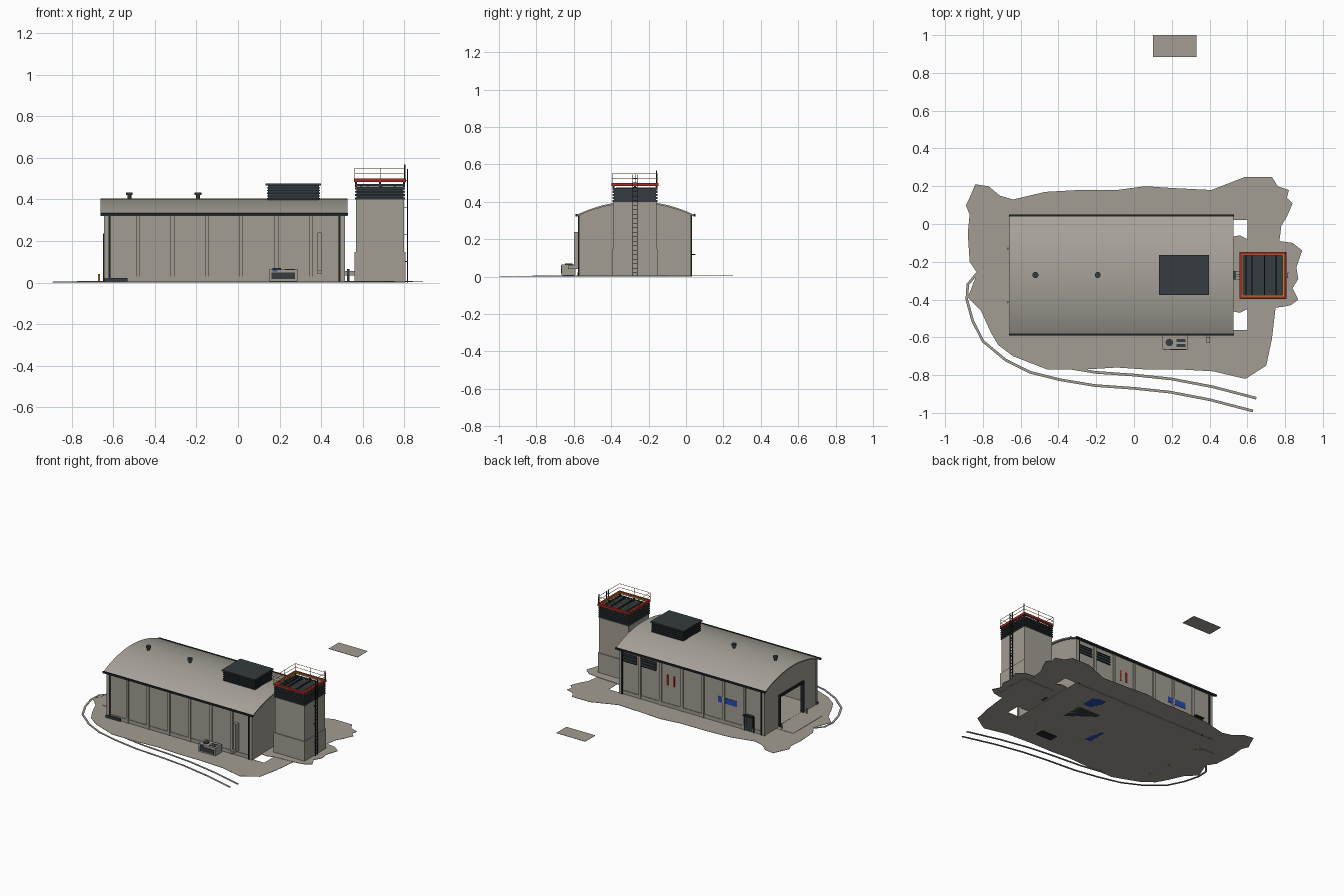
import bpy, bmesh, math
from mathutils import Vector

cube = bpy.data.objects.get("Cube")
if cube:
    bpy.data.objects.remove(cube, do_unlink=True)


def material(name, color):
    mat = bpy.data.materials.new(name)
    mat.use_nodes = True
    mat.diffuse_color = (*color, 1)
    mat.node_tree.nodes["Principled BSDF"].inputs["Base Color"].default_value = (*color, 1)
    return mat


CONCRETE = material("concrete", (.36, .335, .29))
ROOF = material("roof sheet", (.39, .365, .325))
DARK = material("dark metal", (.035, .046, .05))
BLACK = material("black steel", (.015, .018, .02))
RED = material("red paint", (.36, .025, .018))
YELLOW = material("yellow paint", (.45, .27, .04))
BLUE = material("blue paint", (.02, .07, .42))


def finish(name, bm, mat, smooth=False):
    bmesh.ops.recalc_face_normals(bm, faces=bm.faces)
    mesh = bpy.data.meshes.new(name)
    bm.to_mesh(mesh)
    bm.free()
    mesh.materials.append(mat)
    obj = bpy.data.objects.new(name, mesh)
    bpy.context.collection.objects.link(obj)
    if smooth:
        bpy.ops.object.select_all(action='DESELECT')
        obj.select_set(True)
        bpy.context.view_layer.objects.active = obj
        bpy.ops.object.shade_smooth_by_angle(angle=math.radians(35))
    return obj


def boxes(name, mat, *spans):
    """Each span is x0, x1, y0, y1, z0, z1."""
    bm = bmesh.new()
    for x0, x1, y0, y1, z0, z1 in spans:
        verts = bmesh.ops.create_cube(bm, size=1)["verts"]
        for v in verts:
            v.co = ((x0 + x1) / 2 + v.co.x * (x1 - x0),
                    (y0 + y1) / 2 + v.co.y * (y1 - y0),
                    (z0 + z1) / 2 + v.co.z * (z1 - z0))
    return finish(name, bm, mat)


def extrude_face(bm, faces, vector):
    new = bmesh.ops.extrude_face_region(bm, geom=faces)["geom"]
    bmesh.ops.translate(bm, vec=vector, verts=[g for g in new if isinstance(g, bmesh.types.BMVert)])


def prism(name, mat, points, depth, smooth=False):
    bm = bmesh.new()
    face = bm.faces.new([bm.verts.new(p) for p in points])
    extrude_face(bm, [face], depth)
    return finish(name, bm, mat, smooth)


def cylinders(name, mat, *items):
    """Each item is x, y, z0, z1, radius."""
    bm = bmesh.new()
    for x, y, z0, z1, r in items:
        verts = bmesh.ops.create_cone(bm, cap_ends=True, segments=16, radius1=r,
                                      radius2=r, depth=z1 - z0)["verts"]
        bmesh.ops.translate(bm, vec=(x, y, (z0 + z1) / 2), verts=verts)
    return finish(name, bm, mat, True)


def ring(x0, x1, y0, y1, z0, z1, w):
    """Four spans forming a rectangular frame of width w."""
    return [(x0, x1, y0, y0 + w, z0, z1), (x0, x1, y1 - w, y1, z0, z1),
            (x0, x0 + w, y0 + w, y1 - w, z0, z1), (x1 - w, x1, y0 + w, y1 - w, z0, z1)]


# Ground with an opening for the building (points in hundredths)
outline = [(-84, 21), (-77, 20), (-71, 15), (-64, 13), (-47, 17), (-29, 18), (-9, 18), (6, 20),
           (21, 19), (41, 18), (59, 25), (73, 25), (76, 20), (82, 18), (81, 14), (84, 11),
           (81, 4), (78, -1), (77, -9), (75, -44), (73, -61), (70, -75), (59, -82), (42, -78),
           (24, -77), (6, -77), (-9, -76), (-26, -77), (-46, -77), (-64, -70), (-72, -64),
           (-76, -57), (-81, -46), (-88, -39), (-83, -26), (-87, -20), (-88, -5), (-87, 5),
           (-89, 10), (-87, 14)]
opening = [(-62, -56), (60, -56), (60, 2), (-62, 2)]
bm = bmesh.new()
edges = []
for loop in (outline, opening):
    verts = [bm.verts.new((x / 100, y / 100, .003)) for x, y in loop]
    edges += [bm.edges.new((verts[i - 1], verts[i])) for i in range(len(verts))]
bmesh.ops.triangle_fill(bm, use_beauty=True, use_dissolve=False, edges=edges)
extrude_face(bm, bm.faces[:], (0, 0, .002))
finish("ground", bm, CONCRETE)

# Rubble patch around the tower, and the separate slab behind the building
patch = [(51, -7), (56, -6), (60, -8), (77, -9), (84, -10), (89, -14), (86, -23), (87, -29),
         (84, -34), (87, -40), (83, -43), (78, -44), (60, -45), (56, -47), (51, -46)]
prism("tower_ground", CONCRETE, [(x / 100, y / 100, .004) for x, y in patch], (0, 0, .003))
boxes("detached_slab", CONCRETE, (.1, .33, .885, 1, .136, .138))
boxes("floor", CONCRETE, (-.63, .51, -.565, .02, 0, .008))
boxes("door_apron", CONCRETE, (-.775, -.62, -.44, -.11, .001, .007))

# Curved track: two flat rails following one path
path = [(-83, -26), (-88, -32), (-885, -40), (-855, -51), (-80, -62), (-68, -72), (-55, -785),
        (-39, -825), (-21, -855), (0, -87), (19, -89), (40, -93), (63, -99)]
track = [Vector([c / (1000 if abs(c) > 100 else 100) for c in p]) for p in path]


def rail(name, points, offset, width=.007):
    bm = bmesh.new()
    rows = []
    for i, p in enumerate(points):
        d = (points[min(i + 1, len(points) - 1)] - points[max(i - 1, 0)]).normalized()
        n = Vector((-d.y, d.x))
        rows.append([bm.verts.new((*(p + n * (offset + s * width)), 0)) for s in (-1, 1)])
    for a, b in zip(rows, rows[1:]):
        bm.faces.new((a[0], b[0], b[1], a[1]))
    extrude_face(bm, bm.faces[:], (0, 0, .003))
    finish(name, bm, CONCRETE)


rail("outer_rail", track, 0)
rail("inner_rail", track[7:], .07)

# Barrel roof
MID, HALF, EAVE, RISE = -.27, .315, .33, .073
RADIUS = (HALF ** 2 + RISE ** 2) / (2 * RISE)


def arch(y, drop=0):
    return EAVE + RISE - RADIUS + math.sqrt(RADIUS ** 2 - (y - MID) ** 2) - drop


roof_y = [MID + HALF * (i / 12 - 1) for i in range(25)]
upper = [(-.66, y, arch(y)) for y in roof_y]
lower = [(-.66, y, arch(y, .009)) for y in reversed(roof_y)]
prism("roof", ROOF, upper + lower, (1.187, 0, 0), True)
boxes("gutters", BLACK, *[(-.662, .529, MID + s * HALF - .005, MID + s * HALF + .005, .322, .335)
                          for s in (-1, 1)])

# Walls: long sides, gable ends, and the entrance notch in the left gable
WALLS = (-.565, .02)
boxes("long_walls", CONCRETE, (-.635, .505, -.565, -.55, 0, .336), (-.635, .505, .005, .02, 0, .336))
wall_y = [y for y in roof_y if WALLS[0] < y < WALLS[1]]
gable = [(y, arch(y, .005)) for y in [WALLS[0], *wall_y, WALLS[1]]]
door = [(WALLS[1], 0), (-.145, 0), (-.145, .22), (-.41, .22), (-.41, 0), (WALLS[0], 0)]
prism("entrance_gable", CONCRETE, [(-.64, y, z) for y, z in gable + door], (.015, 0, 0))
prism("tower_side_gable", CONCRETE,
      [(.495, y, z) for y, z in gable + [door[0], door[-1]]], (.015, 0, 0))

# Pilasters, plinth and corner downpipes
posts = [-.48, -.315, -.15, .015, .185, .35]
boxes("pilasters", CONCRETE, *[(x - w, x + w, y - .008, y + .008, 0, .328) for y in WALLS
                               for x, w in [(p, .009) for p in posts] + [(-.632, .012), (.502, .012)]])
boxes("plinth", CONCRETE, *[(-.635, .505, y - .004, y + .004, 0, .03) for y in WALLS])
boxes("downpipes", BLACK, *[(x - .004, x + .004, y - .004, y + .004, 0, .33)
                            for x in (-.618, .488) for y in (-.573, .028)])

# Entrance frame, lintel, bollards and things standing in the hall
boxes("entrance_frame", BLACK, (-.65, -.622, -.147, -.138, 0, .23), (-.65, -.622, -.417, -.408, 0, .23),
      (-.65, -.622, -.417, -.138, .218, .235))
cylinders("bollards", YELLOW, *[(-.668, y, 0, .042, .005) for y in (-.13, -.415)])
boxes("hall_beam", YELLOW, (-.3, -.28, -.55, .005, .19, .21), (.1, .12, -.55, .005, .19, .21))
boxes("hall_cabinets", BLUE, (-.05, .05, -.5, -.36, 0, .14), (.2, .3, -.16, -.04, 0, .16))
boxes("hall_machine", DARK, (.12, .3, -.36, -.2, 0, .1))

# Rear wall: windows, side door, canopy and painted panels
frames, slats = [], []
for x in (.375, .222):
    frames.append((x, x + .115, .015, .024, .24, .3))
    slats += [(x, x + .115, .022, .028, z, z + .004) for z in (.24, .26, .28, .297)]
boxes("rear_windows", DARK, *frames)
boxes("window_bars", BLACK, *slats)
boxes("side_door", DARK, (-.545, -.495, .015, .026, .005, .11))
boxes("side_door_canopy", BLACK, (-.555, -.485, .015, .05, .116, .122), (-.56, -.552, .02, .03, 0, .116),
      (-.488, -.48, .02, .03, 0, .116))
boxes("blue_panel", BLUE, (-.42, -.27, .018, .023, .15, .19))
boxes("red_markers", RED, *[(x, x + .012, .018, .023, .16, .235) for x in (.075, .125)])

# Front wall: duct and low vent
boxes("wall_duct", CONCRETE, (.383, .402, -.6, -.56, .04, .24))
boxes("wall_duct_outlet", CONCRETE, (.383, .402, -.63, -.56, .04, .06))
boxes("low_vent", DARK, (-.645, -.53, -.58, -.56, .005, .022))

# Generator on the front side
boxes("generator", CONCRETE, (.15, .285, -.665, -.59, .008, .064))
boxes("generator_base", BLACK, (.155, .28, -.66, -.595, 0, .008))
boxes("generator_grille", DARK, (.16, .275, -.668, -.66, .016, .048), (.225, .272, -.65, -.635, .06, .066),
      (.225, .272, -.625, -.61, .06, .066))
boxes("generator_badge", BLUE, (.165, .19, -.668, -.66, .052, .06))
cylinders("generator_fan", DARK, (.187, -.627, .06, .07, .02))

# Roof vents and louvred roof unit
for x in (-.522, -.192):
    cylinders("roof_vent", DARK, (x, MID, .39, .43, .009), (x, MID, .42, .434, .016))
boxes("roof_unit", DARK, (.145, .39, -.365, -.175, .37, .468))
boxes("roof_unit_lid", DARK, (.133, .398, -.375, -.165, .466, .476))
boxes("roof_unit_louvres", BLACK, *[s for i in range(5)
      for s in ring(.14, .395, -.37, -.17, .4 + i * .013, .406 + i * .013, .006)])

# Tower body
TX0, TX1, TY0, TY1 = .56, .805, -.395, -.15
boxes("tower_base", CONCRETE, (TX0, TX1, TY0, TY1, 0, .147))
boxes("tower_shaft", CONCRETE, (TX0 + .006, TX1 - .006, TY0 + .006, TY1 - .006, .147, .4))
boxes("tower_head", DARK, (TX0 + .01, TX1 - .01, TY0 + .01, TY1 - .01, .398, .462))
boxes("tower_louvres", DARK, *[s for i in range(5)
      for s in ring(TX0 + .002, TX1 - .002, TY0 + .002, TY1 - .002, .4 + i * .016, .409 + i * .016, .01)])
boxes("tower_deck_fins", BLACK, *[(x, x + .006, TY0 + .01, TY1 - .01, .46, .472)
                                 for x in (.59, .622, .688, .75)])
boxes("tower_rim_posts", BLACK, *[(x, x + .01, y, y + .01, .46, .486)
                                 for x in (.563, .678, .792) for y in (-.392, -.277, -.163)
                                 if (x, y) != (.678, -.277)])
boxes("tower_rim", RED, *ring(TX0 - .002, TX1 + .002, TY0 - .002, TY1 + .002, .484, .5, .014))
boxes("tower_rim_lining", YELLOW, *ring(TX0 + .012, TX1 - .012, TY0 + .012, TY1 - .012, .488, .498, .006))

# Tower guard rail, mast and ladder
rails = [s for z in (.523, .549) for s in ring(TX0, TX1, TY0, TY1, z, z + .002, .002)]
rails += [(x, x + .002, y, y + .002, .5, .55) for x in (TX0, .682, TX1 - .002)
          for y in (TY0, -.273, TY1 - .002) if (x, y) != (.682, -.273)]
boxes("guard_rail", YELLOW, *rails)
cylinders("mast", BLACK, (.802, -.157, .48, .567, .003))
boxes("ladder", BLACK, *[(.812, .817, y, y + .004, 0, .545) for y in (-.287, -.262)],
      *[(.813, .816, -.287, -.258, .02 + i * .024, .023 + i * .024) for i in range(22)],
      *[(.795, .815, -.287, -.283, z, z + .004) for z in (.1, .23, .36, .49)])

# Pipes joining building and tower
for y in (-.285, -.26):
    boxes("link_pipe", CONCRETE, (.5, .57, y - .008, y + .008, .035, .055))
boxes("link_pipe_support", DARK, (.525, .537, -.295, -.25, 0, .066))
